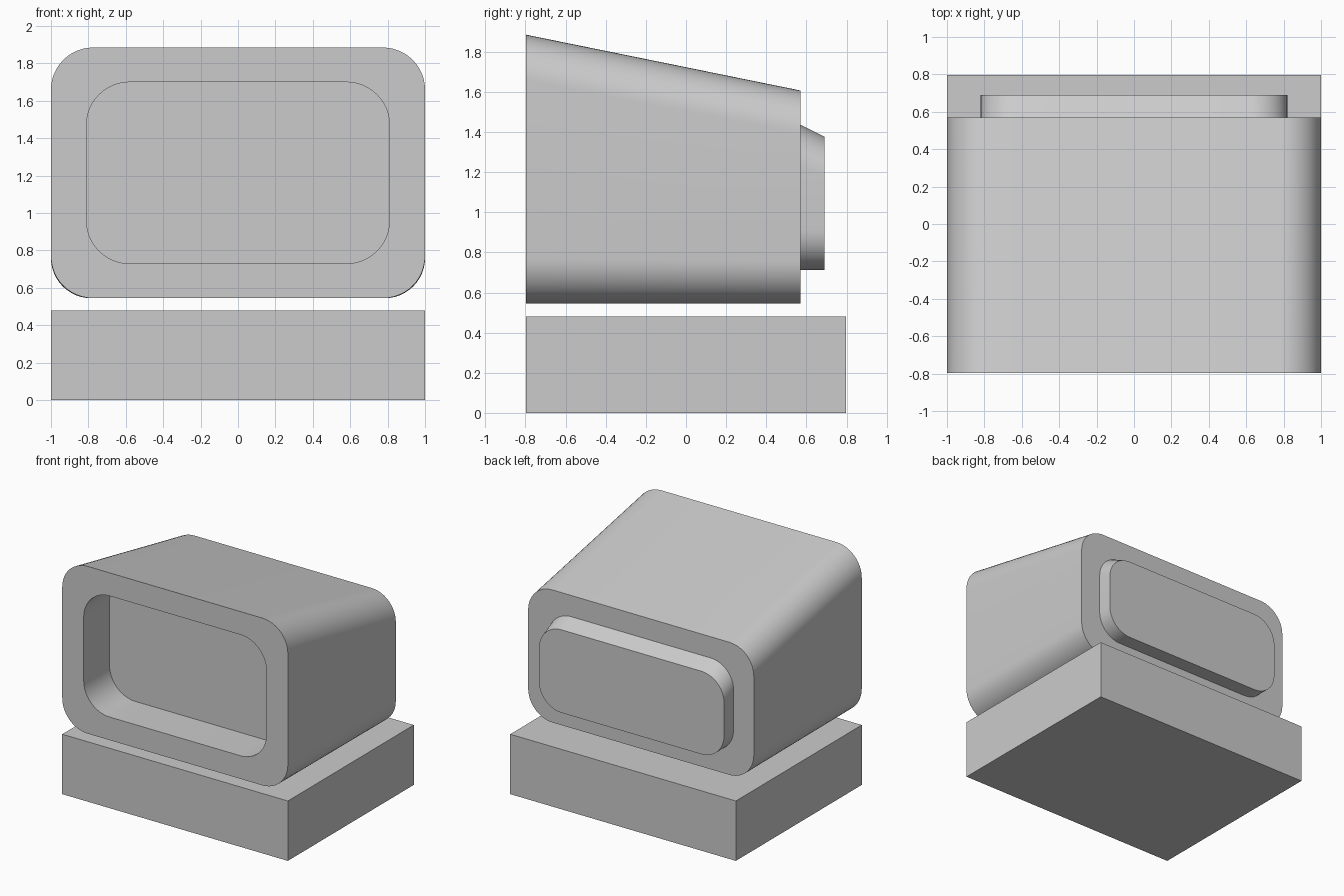
import bpy, bmesh
from math import sin, cos, pi

if "Cube" in bpy.data.objects:
    bpy.data.objects.remove(bpy.data.objects["Cube"])

SEG = 12  # segments per rounded corner


def rounded_loop(bm, y, half_x, z0, z1, r):
    """Rounded rectangle of vertices in the plane at depth y."""
    centres = [(half_x - r, z1 - r), (r - half_x, z1 - r),
               (r - half_x, z0 + r), (half_x - r, z0 + r)]
    verts = []
    for q, (cx, cz) in enumerate(centres):
        for i in range(SEG + 1):
            a = (q + i / SEG) * pi / 2
            verts.append(bm.verts.new((cx + r * cos(a), y, cz + r * sin(a))))
    return verts


def loft(name, sections):
    """Skin a list of rounded sections and close both ends."""
    bm = bmesh.new()
    loops = [rounded_loop(bm, *s) for s in sections]
    for a, b in zip(loops, loops[1:]):
        for i in range(len(a)):
            j = (i + 1) % len(a)
            bm.faces.new((a[i], a[j], b[j], b[i]))
    bm.faces.new(loops[0])
    bm.faces.new(loops[-1])
    bmesh.ops.recalc_face_normals(bm, faces=bm.faces)
    mesh = bpy.data.meshes.new(name)
    bm.to_mesh(mesh)
    bm.free()
    obj = bpy.data.objects.new(name, mesh)
    bpy.context.collection.objects.link(obj)
    bpy.context.view_layer.objects.active = obj
    obj.select_set(True)
    bpy.ops.object.shade_smooth_by_angle(angle=pi / 6)
    obj.select_set(False)
    return obj


# Monitor housing: recessed screen, front rim, sloped shell, stepped rear cap
loft("monitor_housing", [
    (-0.47, 0.81, 0.73, 1.70, 0.23),
    (-0.797, 0.81, 0.73, 1.70, 0.23),
    (-0.797, 1.00, 0.545, 1.885, 0.225),
    (0.57, 1.00, 0.545, 1.607, 0.215),
    (0.57, 0.82, 0.712, 1.437, 0.20),
    (0.69, 0.82, 0.712, 1.377, 0.20),
])

# Base box
bpy.ops.mesh.primitive_cube_add(size=1, location=(0, 0, 0.24))
base = bpy.context.object
base.name = "base_unit"
base.scale = (2, 1.594, 0.48)
bpy.ops.object.transform_apply(location=False, rotation=False, scale=True)
